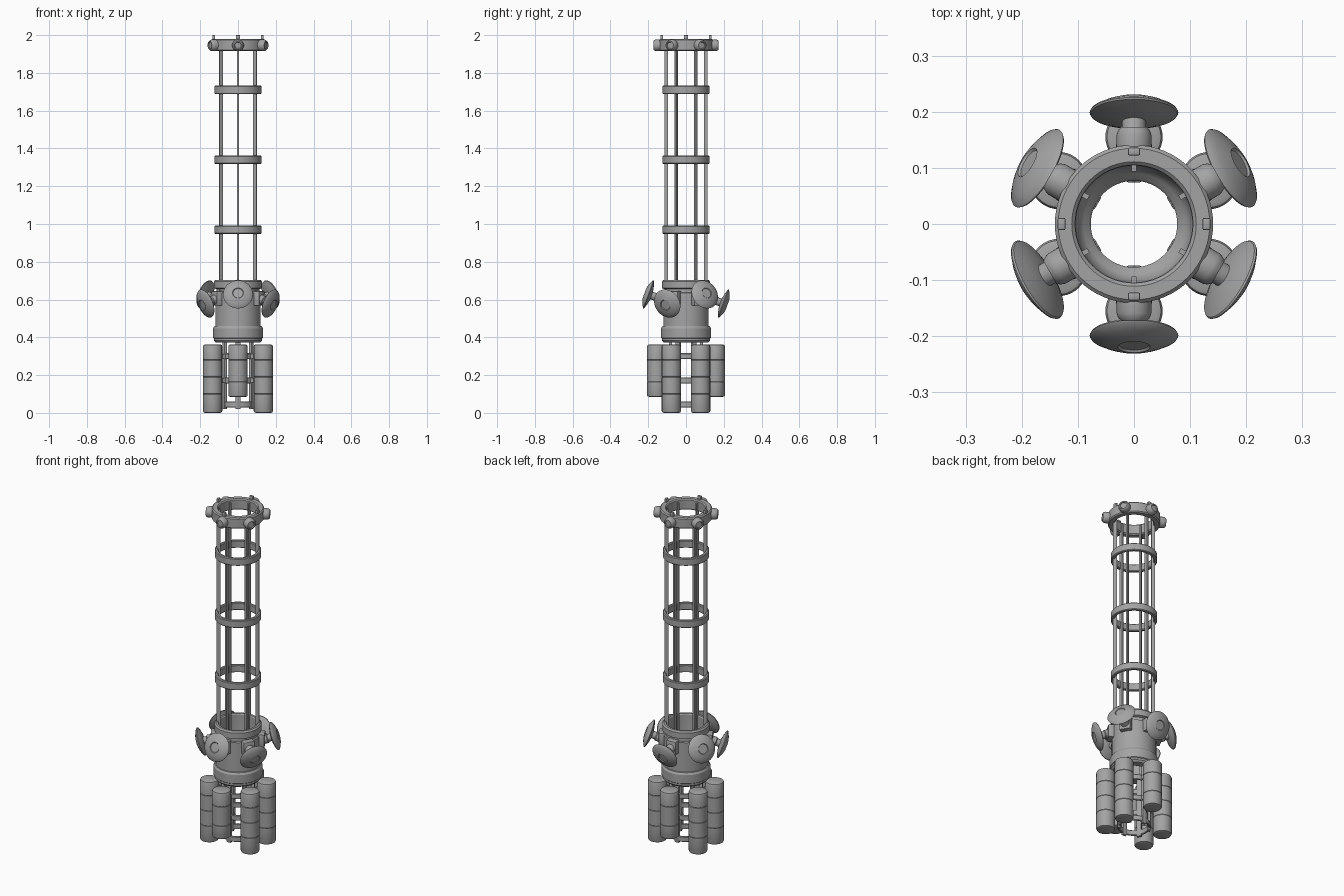
import bpy, bmesh, math
from mathutils import Matrix, Vector

if "Cube" in bpy.data.objects:
    bpy.data.objects.remove(bpy.data.objects["Cube"])

grey = bpy.data.materials.new("plain_grey")
grey.diffuse_color = (0.37, 0.37, 0.37, 1)
grey.use_nodes = True
grey.node_tree.nodes["Principled BSDF"].inputs["Base Color"].default_value = grey.diffuse_color
ANGLES = [math.radians(30 + 60 * k) for k in range(6)]


def finish(name, bm):
    bmesh.ops.remove_doubles(bm, verts=bm.verts, dist=1e-5)
    bmesh.ops.recalc_face_normals(bm, faces=bm.faces)
    me = bpy.data.meshes.new(name)
    bm.to_mesh(me)
    bm.free()
    me.materials.append(grey)
    ob = bpy.data.objects.new(name, me)
    bpy.context.collection.objects.link(ob)
    return ob


def lathe(name, profile, mat=Matrix(), n=48, closed=False):
    """Revolve (radius, height) points around z; closed profiles make rings."""
    bm = bmesh.new()
    rings = []
    for i in range(n):
        a = 2 * math.pi * i / n
        rings.append([bm.verts.new(mat @ Vector((r * math.cos(a), r * math.sin(a), z)))
                      for r, z in profile])
    m = len(profile)
    for i in range(n):
        A, B = rings[i], rings[(i + 1) % n]
        for j in range(m if closed else m - 1):
            k = (j + 1) % m
            bm.faces.new((A[j], B[j], B[k], A[k]))
    return finish(name, bm)


def box(name, lo, hi, angle=0, bevel=0.0):
    """Box from lo to hi (x is radial), turned about z by angle."""
    bm = bmesh.new()
    lo, hi = Vector(lo), Vector(hi)
    mat = (Matrix.Rotation(angle, 4, 'Z') @ Matrix.Translation((lo + hi) / 2)
           @ Matrix.Diagonal((*(hi - lo), 1)))
    bmesh.ops.create_cube(bm, size=1, matrix=mat)
    if bevel:
        bmesh.ops.bevel(bm, geom=bm.edges[:], offset=bevel, segments=2, affect='EDGES', profile=0.5)
    return finish(name, bm)


def ring(name, ri, ro, z0, z1, b=0.004):
    return lathe(name, [(ri, z0 + b), (ri + b, z0), (ro - b, z0), (ro, z0 + b),
                        (ro, z1 - b), (ro - b, z1), (ri + b, z1), (ri, z1 - b)],
                 n=64, closed=True)


def outward(a, r, z, tilt=0):
    """Frame whose local z points outward at angle a, raised by tilt."""
    return (Matrix.Rotation(a, 4, 'Z') @ Matrix.Translation((r, 0, z))
            @ Matrix.Rotation(math.pi / 2 - tilt, 4, 'Y'))


# Hollow main body with flange, lower band and curved floor
lathe("main_body", [
    (0.078, 0.372), (0.118, 0.372), (0.127, 0.382), (0.127, 0.393), (0.132, 0.397),
    (0.132, 0.448), (0.125, 0.459), (0.120, 0.461), (0.120, 0.635), (0.113, 0.638),
    (0.113, 0.655), (0.127, 0.660), (0.127, 0.695), (0.120, 0.704), (0.108, 0.704),
    (0.104, 0.698), (0.104, 0.440), (0.098, 0.420), (0.090, 0.408), (0.081, 0.402),
    (0.077, 0.395)], n=64, closed=True)

# Mast rods and hoops
for a in ANGLES:
    box("mast_rod", (0.094, -0.0045, 0.42), (0.115, 0.0045, 1.965), a)
for z in (0.97, 1.34, 1.71):
    ring("mast_hoop", 0.106, 0.125, z - 0.022, z + 0.022)

# Top collar with pins and lamps
ring("top_collar", 0.105, 0.141, 1.915, 1.98, 0.006)
for k in range(4):
    box("collar_pin", (0.122, -0.011, 1.97), (0.136, 0.011, 2.0), k * math.pi / 2, 0.003)
for a in ANGLES:
    lathe("collar_lamp", [(0, 0), (0.031, 0), (0.031, 0.022), (0.028, 0.030), (0.023, 0.036),
                          (0.018, 0.036), (0.016, 0.031), (0, 0.031)],
          outward(a, 0.137, 1.946), 32)

# Dishes on mounts, alternately tilted up and down
for k, a in enumerate(ANGLES):
    tilt = math.radians(20) * (1 if k % 2 == 0 else -1)
    box("dish_mount", (0.105, -0.032, 0.568), (0.146, 0.032, 0.645), a, 0.005)
    frame = outward(a, 0.132, 0.603, tilt)
    lathe("dish_neck", [(0, -0.01), (0.026, -0.01), (0.026, 0.03), (0.021, 0.034),
                        (0.021, 0.066), (0, 0.066)], frame, 32)
    lathe("dish", [(0, 0.053), (0.028, 0.054), (0.055, 0.060), (0.077, 0.068), (0.079, 0.071),
                   (0.077, 0.074), (0.060, 0.083), (0.045, 0.089), (0.029, 0.093),
                   (0.026, 0.089), (0, 0.089)], frame, 48)

# Lower frame: posts and hoops
for a in ANGLES:
    box("frame_post", (0.074, -0.013, 0.02), (0.090, 0.013, 0.385), a, 0.003)
for z in (0.045, 0.172, 0.30):
    ring("frame_hoop", 0.077, 0.088, z - 0.016, z + 0.016, 0.003)


# Tanks: four long, two short, with narrow seams
def tank(name, a, z0, z1, seams):
    r, c, g = 0.051, 0.010, 0.0015
    prof = [(0, z0), (r - c, z0), (r - 0.3 * c, z0 + 0.3 * c), (r, z0 + c)]
    for s in seams:
        prof += [(r, s - g), (r - g, s), (r, s + g)]
    prof += [(r, z1 - c), (r - 0.3 * c, z1 - 0.3 * c), (r - c, z1), (0, z1)]
    pos = Matrix.Translation((0.155 * math.cos(a), 0.155 * math.sin(a), 0))
    lathe(name, prof, pos, 40)
    for z in (0.172, 0.30):
        box("tank_bracket", (0.08, -0.018, z - 0.012), (0.115, 0.018, z + 0.012), a)


for k, a in enumerate(ANGLES):
    if k % 3 == 1:
        tank("short_tank", a, 0.085, 0.362, (0.165, 0.28))
    else:
        tank("long_tank", a, 0.0, 0.362, (0.10, 0.19, 0.28))

# Smooth shading with sharp edges kept
bpy.ops.object.select_all(action='SELECT')
bpy.context.view_layer.objects.active = bpy.context.scene.objects[0]
bpy.ops.object.shade_smooth_by_angle(angle=math.radians(32))
